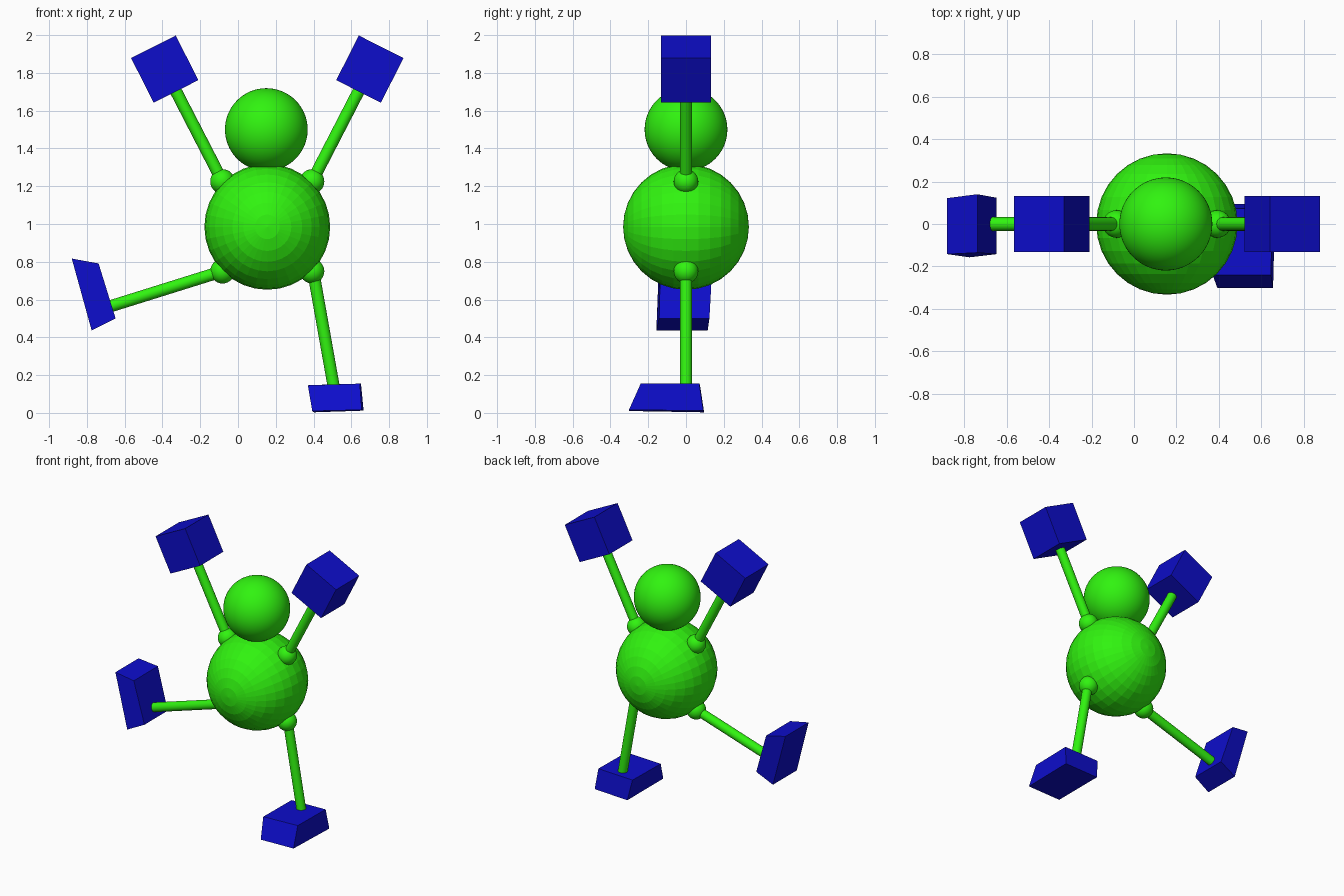
import bpy, bmesh, math
from mathutils import Vector

if "Cube" in bpy.data.objects:
    bpy.data.objects.remove(bpy.data.objects["Cube"])


def material(name, color):
    m = bpy.data.materials.new(name)
    m.diffuse_color = (*color, 1)
    m.use_nodes = True
    m.node_tree.nodes["Principled BSDF"].inputs["Base Color"].default_value = m.diffuse_color
    return m


GREEN = material("green", (0.03, 0.9, 0.005))
BLUE = material("blue", (0.004, 0.004, 0.6))


def finish(ob, name, mat, smooth=True):
    ob.name = name
    ob.data.materials.append(mat)
    if smooth:
        bpy.ops.object.shade_smooth_by_angle()
    return ob


def ball(name, loc, r, seg=32, rot=(0, 0, 0), smooth=True):
    bpy.ops.mesh.primitive_uv_sphere_add(segments=seg, ring_count=seg // 2,
                                         radius=r, location=loc, rotation=rot)
    return finish(bpy.context.object, name, GREEN, smooth)


def rod(name, a, b, r=0.032):
    a, b = Vector(a), Vector(b)
    d = b - a
    bpy.ops.mesh.primitive_cylinder_add(vertices=32, radius=r, depth=d.length,
                                        location=(a + b) / 2)
    ob = bpy.context.object
    ob.rotation_euler = d.to_track_quat('Z', 'Y').to_euler()
    return finish(ob, name, GREEN)


def foot(name, sole, top):
    # wedge block between a sole quad and a smaller ankle quad
    bm = bmesh.new()
    s = [bm.verts.new(p) for p in sole]
    t = [bm.verts.new(p) for p in top]
    bm.faces.new(s)
    bm.faces.new(t)
    for i in range(4):
        j = (i + 1) % 4
        bm.faces.new((s[i], s[j], t[j], t[i]))
    bmesh.ops.recalc_face_normals(bm, faces=bm.faces)
    me = bpy.data.meshes.new(name)
    bm.to_mesh(me)
    bm.free()
    ob = bpy.data.objects.new(name, me)
    bpy.context.collection.objects.link(ob)
    return finish(ob, name, BLUE, False)


# body (poles front and back) and head
CX = 0.155
ball("body", (CX, 0, 0.985), 0.333, 32, (math.pi / 2, 0, 0), False)
ball("head", (0.15, 0, 1.5), 0.219, 64)

# shoulders, arms, hands, hips
for side, s in (("left", -1), ("right", 1)):
    shoulder = (CX + s * 0.237, 0, 1.225)
    hand = (CX + s * 0.543, 0, 1.82)
    ball(side + "_shoulder", shoulder, 0.065)
    ball(side + "_hip", (CX + s * 0.237, 0, 0.75), 0.065)
    rod(side + "_arm", shoulder, (CX + s * 0.5, 0, 1.735))
    bpy.ops.mesh.primitive_cube_add(size=0.265, location=hand,
                                    rotation=(0, s * math.radians(26.8), 0))
    finish(bpy.context.object, side + "_hand", BLUE, False)

# legs
rod("right_leg", (0.398, 0, 0.75), (0.51, 0, 0.12))
rod("left_leg", (-0.082, 0, 0.75), (-0.69, 0, 0.56))

# planted foot, then kicked-out foot
foot("right_foot",
     [(0.393, -0.302, 0.01), (0.655, -0.302, 0.016),
      (0.665, 0.092, 0.012), (0.402, 0.096, 0.003)],
     [(0.37, -0.24, 0.146), (0.645, -0.24, 0.155),
      (0.651, 0.07, 0.155), (0.376, 0.074, 0.147)])
foot("left_foot",
     [(-0.88, -0.142, 0.817), (-0.88, 0.122, 0.817),
      (-0.775, 0.115, 0.437), (-0.775, -0.157, 0.437)],
     [(-0.738, -0.135, 0.791), (-0.738, 0.14, 0.791),
      (-0.648, 0.124, 0.5), (-0.648, -0.142, 0.5)])
